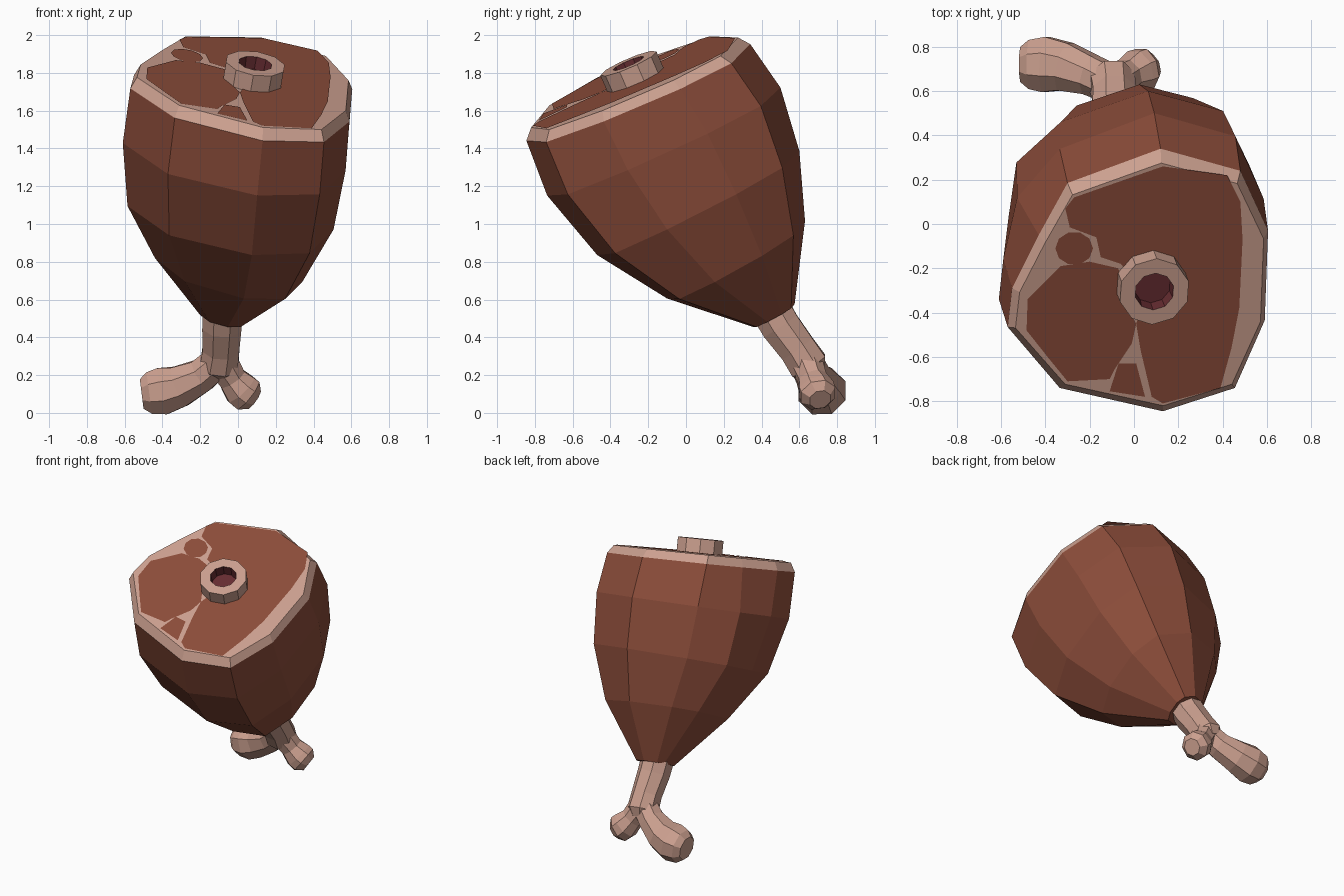
import bpy, bmesh, math
from mathutils import Vector

if "Cube" in bpy.data.objects:
    bpy.data.objects.remove(bpy.data.objects["Cube"])


def material(name, rgb):
    m = bpy.data.materials.new(name)
    m.diffuse_color = (*rgb, 1)
    m.use_nodes = True
    m.node_tree.nodes["Principled BSDF"].inputs["Base Color"].default_value = m.diffuse_color
    return m


MEAT = material("meat_brown", (0.26, 0.073, 0.042))
FAT = material("pale_fat", (0.60, 0.35, 0.275))
MARROW = material("dark_marrow", (0.13, 0.025, 0.03))


def finish(name, bm, mats, recalc=True):
    if recalc:
        bmesh.ops.recalc_face_normals(bm, faces=bm.faces[:])
    me = bpy.data.meshes.new(name)
    bm.to_mesh(me)
    bm.free()
    for m in mats:
        me.materials.append(m)
    ob = bpy.data.objects.new(name, me)
    bpy.context.collection.objects.link(ob)
    return ob


def bridge(bm, a, b, mat=0):
    n = len(a)
    for i in range(n):
        j = (i + 1) % n
        bm.faces.new((a[i], a[j], b[j], b[i])).material_index = mat


# Outline of the cut end, seen from above
OUTLINE = [(-0.55, -0.29), (-0.57, -0.465), (-0.335, -0.74), (0.13, -0.845),
           (0.455, -0.74), (0.59, -0.435), (0.605, -0.03), (0.48, 0.24),
           (0.12, 0.34), (-0.30, 0.185), (-0.43, -0.05)]
UV = [((x + 0.57) / 1.175, (y + 0.845) / 1.185) for x, y in OUTLINE]

# Rings: x left/right, y front/back, z front/back, sideways tilt, back-left bulge
CAP = (-0.535, 0.585, -0.82, 0.275, 1.51, 1.985, 0.19, 0)
RINGS = [CAP,
         (-0.57, 0.605, -0.845, 0.34, 1.44, 1.95, 0.19, 0),
         (-0.61, 0.585, -0.735, 0.50, 1.15, 1.72, 0.16, 0.05),
         (-0.585, 0.52, -0.47, 0.60, 0.835, 1.385, 0.14, 0.07),
         (-0.44, 0.35, -0.10, 0.63, 0.605, 1.015, 0.14, 0.05),
         (-0.20, 0.045, 0.355, 0.575, 0.455, 0.575, 0.04, 0)]


def place(ring, u, v):
    xl, xr, yf, yb, zf, zb, tilt, _ = ring
    return Vector((xl + (xr - xl) * u, yf + (yb - yf) * v,
                   zf + (zb - zf) * v - tilt * (u - 0.6)))


# Ham: fat cap and rim, meat sides
bm = bmesh.new()
loops = []
for ring in RINGS:
    loop = []
    for i, (u, v) in enumerate(UV):
        if i == len(UV) - 1:
            u, v = u - ring[7], v + ring[7] * 0.4
        loop.append(bm.verts.new(place(ring, u, v)))
    loops.append(loop)
bm.faces.new(loops[0]).material_index = 1
for k in range(len(loops) - 1):
    bridge(bm, loops[k], loops[k + 1], 1 if k == 0 else 0)
bm.faces.new(loops[-1])
finish("ham", bm, [MEAT, FAT])


# Lean meat patches lying on the cut end
def on_cap(x, y, lift=0.005):
    p = place(CAP, (x - CAP[0]) / (CAP[1] - CAP[0]), (y - CAP[2]) / (CAP[3] - CAP[2]))
    p.z += lift
    return p


def patch(name, pts):
    bm = bmesh.new()
    f = bm.faces.new([bm.verts.new(on_cap(x, y)) for x, y in pts])
    f.normal_update()
    if f.normal.z < 0:
        f.normal_flip()
    finish(name, bm, [MEAT], recalc=False)


patch("lean_main", [(-0.27, 0.12), (0.13, 0.26), (0.42, 0.22), (0.48, 0.10), (0.49, -0.07),
                    (0.475, -0.38), (0.44, -0.56), (0.39, -0.74), (0.13, -0.81), (0.08, -0.78),
                    (0.03, -0.57), (0.01, -0.45), (0.06, -0.30), (-0.06, -0.18), (-0.15, -0.15),
                    (-0.17, -0.06), (-0.29, -0.015), (-0.31, 0.07)])
patch("lean_side", [(-0.48, -0.34), (-0.33, -0.19), (-0.20, -0.17), (-0.07, -0.20),
                    (-0.05, -0.34), (0.01, -0.45), (-0.01, -0.54), (-0.09, -0.66),
                    (-0.11, -0.70), (-0.30, -0.71), (-0.39, -0.60), (-0.485, -0.48)])
patch("lean_lower", [(-0.07, -0.63), (0.01, -0.63), (0.05, -0.78), (-0.11, -0.755)])
patch("lean_spot", [(-0.27 + 0.085 * math.cos(a * math.pi / 5),
                     -0.11 + 0.075 * math.sin(a * math.pi / 5)) for a in range(10)])


def frame(axis):
    side = axis.cross(Vector((0, 1, 0)) if abs(axis.y) < 0.8 else Vector((1, 0, 0))).normalized()
    return side, axis.cross(side).normalized()


def circle(bm, c, axis, r, n):
    s, t = frame(axis)
    return [bm.verts.new(c + (s * math.cos(a) + t * math.sin(a)) * r)
            for a in (2 * math.pi * (i + 0.5) / n for i in range(n))]


# Cut bone end with a marrow hole
up = Vector((0.17, -0.434, 1)).normalized()
top = Vector((0.092, -0.305, 1.85))
bm = bmesh.new()
rings = [circle(bm, top + up * h, up, r, 10)
         for h, r in ((-0.13, 0.162), (0, 0.162), (0, 0.09), (-0.07, 0.085))]
for k in range(3):
    bridge(bm, rings[k], rings[k + 1], 1 if k == 2 else 0)
bm.faces.new(rings[3]).material_index = 1
bm.faces.new(rings[0])
finish("cut_bone", bm, [FAT, MARROW])


# Leg bone: shaft and two knuckles as tapered tubes
def tube(name, path, n=8):
    bm = bmesh.new()
    pts = [Vector(p[:3]) for p in path]
    rings = []
    for i, p in enumerate(path):
        axis = (pts[min(i + 1, len(pts) - 1)] - pts[max(i - 1, 0)]).normalized()
        rings.append(circle(bm, pts[i], axis, p[3], n))
    for a, b in zip(rings, rings[1:]):
        bridge(bm, a, b)
    bm.faces.new(rings[0])
    bm.faces.new(rings[-1])
    finish(name, bm, [FAT])


tube("bone_shaft", [(-0.08, 0.43, 0.58, 0.115), (-0.085, 0.50, 0.46, 0.112),
                    (-0.09, 0.59, 0.34, 0.105), (-0.10, 0.65, 0.25, 0.11),
                    (-0.11, 0.675, 0.205, 0.07)])
tube("large_knuckle", [(-0.10, 0.63, 0.28, 0.09), (-0.19, 0.67, 0.20, 0.095),
                       (-0.31, 0.71, 0.14, 0.118), (-0.40, 0.72, 0.115, 0.135),
                       (-0.47, 0.72, 0.105, 0.12), (-0.51, 0.72, 0.10, 0.085)])
tube("small_knuckle", [(-0.08, 0.64, 0.26, 0.09), (-0.03, 0.67, 0.18, 0.08),
                       (0.015, 0.69, 0.125, 0.10), (0.05, 0.70, 0.095, 0.10),
                       (0.085, 0.71, 0.07, 0.06)])
